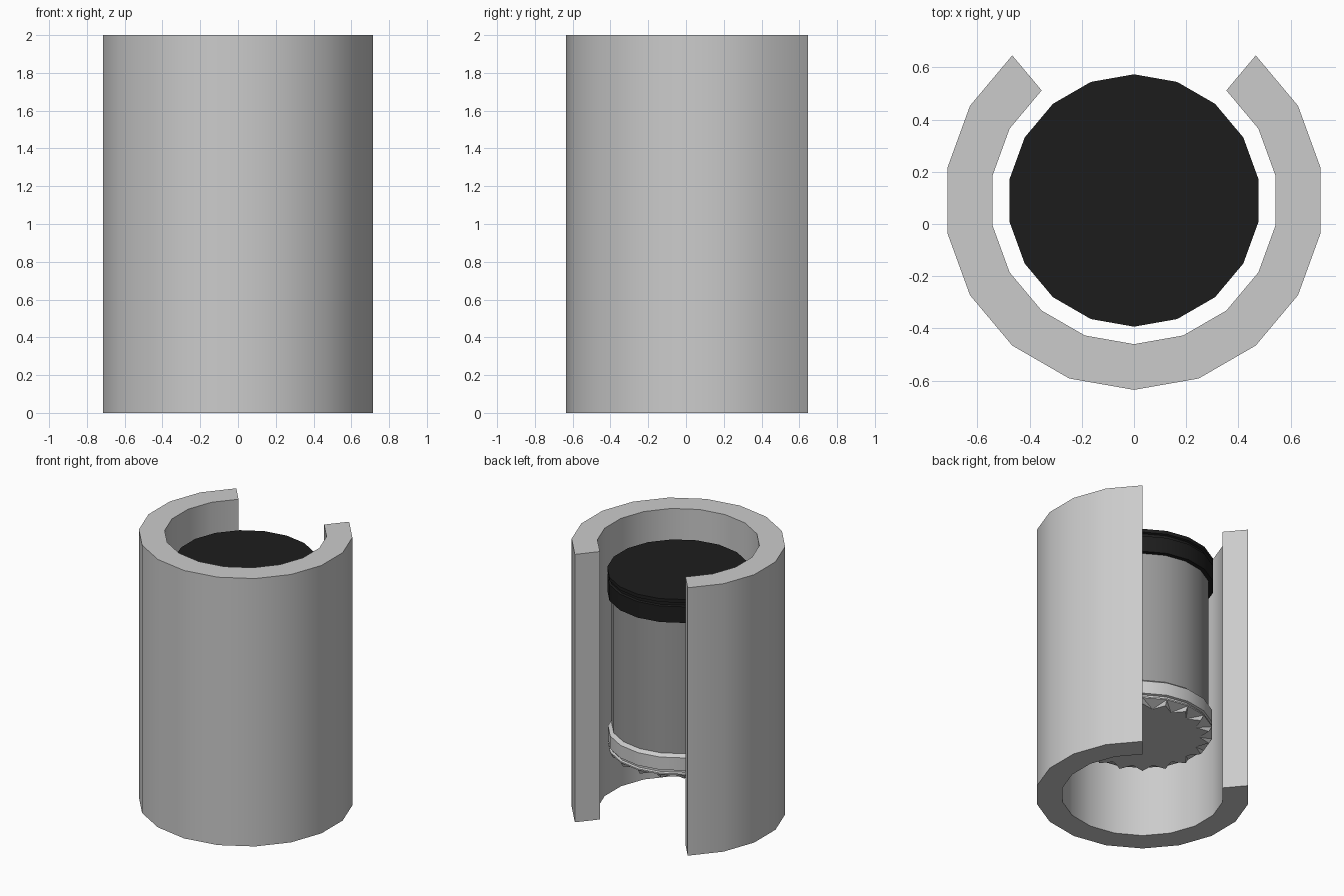
import bpy, bmesh, math

if "Cube" in bpy.data.objects:
    bpy.data.objects.remove(bpy.data.objects["Cube"])

SIDES = 18
CY = 0.09          # common axis of sleeve and canister


def finish(name, bm, color=None):
    bmesh.ops.recalc_face_normals(bm, faces=bm.faces)
    mesh = bpy.data.meshes.new(name)
    bm.to_mesh(mesh)
    bm.free()
    ob = bpy.data.objects.new(name, mesh)
    bpy.context.collection.objects.link(ob)
    if color:
        mat = bpy.data.materials.new(name + "_colour")
        mat.diffuse_color = (*color, 1)
        mat.use_nodes = True
        mat.node_tree.nodes["Principled BSDF"].inputs["Base Color"].default_value = mat.diffuse_color
        mesh.materials.append(mat)
    bpy.ops.object.select_all(action='DESELECT')
    ob.select_set(True)
    bpy.context.view_layer.objects.active = ob
    bpy.ops.object.shade_smooth_by_angle(angle=math.radians(30))
    return ob


def ring(bm, z, n, radius):
    """Ring of n vertices; radius is a function of the index."""
    out = []
    for i in range(n):
        a = 2 * math.pi * i / n - math.pi / 2
        out.append(bm.verts.new((radius(i) * math.cos(a), CY + radius(i) * math.sin(a), z)))
    return out


def bridge(bm, a, b):
    for i in range(len(a)):
        j = (i + 1) % len(a)
        bm.faces.new((a[i], a[j], b[j], b[i]))


def lathe(name, profile, color=None):
    bm = bmesh.new()
    rings = [ring(bm, z, SIDES, lambda i, r=r: r) for r, z in profile]
    for a, b in zip(rings, rings[1:]):
        bridge(bm, a, b)
    bm.faces.new(rings[0])
    bm.faces.new(rings[-1])
    return finish(name, bm, color)


# Open sleeve: thick C section, gap at the back
bm = bmesh.new()
section = []
for k in range(-7, 8):
    a = math.radians(20 * k - 90)
    section.append([bm.verts.new((r * math.cos(a), CY + r * math.sin(a), z))
                    for r, z in ((0.725, 0), (0.725, 2), (0.55, 2), (0.55, 0))])
for s, t in zip(section, section[1:]):
    for i in range(4):
        j = (i + 1) % 4
        bm.faces.new((s[i], s[j], t[j], t[i]))
bm.faces.new(section[0])
bm.faces.new(section[-1])
finish("outer_sleeve", bm)

# Canister wall
lathe("canister_body", [(0.453, 0.60), (0.453, 1.65)], (0.32, 0.32, 0.32))

# Black grooved cap
lathe("top_cap", [(0.453, 1.625), (0.483, 1.625), (0.483, 1.745), (0.468, 1.75),
                  (0.468, 1.77), (0.483, 1.775), (0.483, 1.80)], (0.012, 0.012, 0.012))

# Lower band with a shallow groove
lathe("lower_band", [(0.453, 0.635), (0.478, 0.615), (0.478, 0.52), (0.462, 0.515),
                     (0.462, 0.50), (0.478, 0.495), (0.478, 0.485)])

# Crimped base: toothed star disc sloping up to the rim
bm = bmesh.new()
top = ring(bm, 0.485, 2 * SIDES, lambda i: 0.478 if i % 2 == 0 else 0.478 * math.cos(math.pi / SIDES))
low = ring(bm, 0.45, 2 * SIDES, lambda i: 0.455 if i % 2 == 0 else 0.385)
for i in range(2 * SIDES):
    j = (i + 1) % (2 * SIDES)
    e, o = (i, j) if i % 2 == 0 else (j, i)
    bm.faces.new((top[e], top[o], low[o]))
    bm.faces.new((top[e], low[o], low[e]))
bm.faces.new(low)
base = finish("crimped_base", bm)
base.data.shade_flat()
